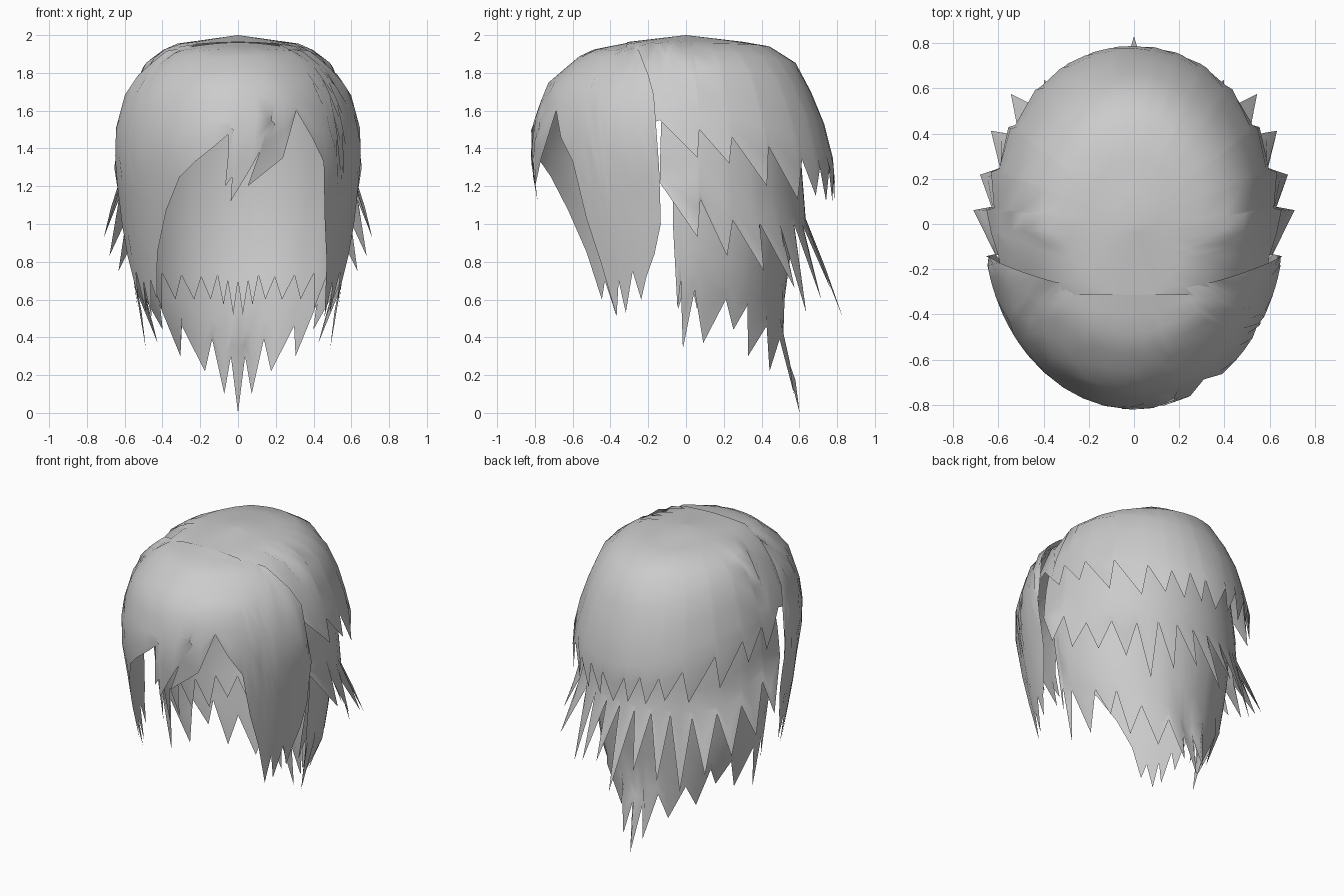
import bpy, bmesh, math

if "Cube" in bpy.data.objects:
    bpy.data.objects.remove(bpy.data.objects["Cube"])

grey = bpy.data.materials.new("ash_grey")
grey.diffuse_color = (0.6, 0.6, 0.6, 1)
grey.use_nodes = True
grey.node_tree.nodes["Principled BSDF"].inputs["Base Color"].default_value = grey.diffuse_color


def lerp_list(pts, x):
    """Piecewise linear lookup on points sorted by first value."""
    for (x0, y0), (x1, y1) in zip(pts, pts[1:]):
        if x <= x1:
            return y0 + (y1 - y0) * (x - x0) / (x1 - x0)
    return pts[-1][1]


class Profile:
    """Side contour of a hair layer: (radius factor, height), top to bottom."""

    def __init__(self, pts):
        s, self.f, self.z = 0, [], []
        for i, (f, z) in enumerate(pts):
            if i:
                s += math.dist(pts[i - 1], (f, z))
            self.f.append((s, f))
            self.z.append((s, z))
        self.by_z = [(-z, s) for s, z in self.z]

    def at_height(self, z):
        return lerp_list(self.by_z, -z)

    def point(self, s):
        return lerp_list(self.f, s), lerp_list(self.z, s)


def mirrored(edge):
    """Edge runs from one side to the middle (angle 0); add the other side."""
    return edge + [(-e[0],) + tuple(e[1:]) for e in reversed(edge[:-1])]


def hair_layer(name, profile, ax, ay, edge, start, rows):
    """Shell of strands. Edge items: angle, tip height, tip radius, root angle."""
    bm = bmesh.new()
    cols = []
    ends = [profile.at_height(e[1]) for e in edge]
    tail = 2
    for i, item in enumerate(edge):
        a_tip = item[0]
        flare = item[2] if len(item) > 2 else 0
        a_root = item[3] if len(item) > 3 else a_tip
        s0, s1 = start(profile, a_root), ends[i]
        # Smooth body down to the notches, then the pointed strand
        body = s0 + (min(ends[max(0, i - 2):i + 3]) - s0) * .95
        body = max(body, s0 + (s1 - s0) * .3)
        steps = [(s0 + (body - s0) * r / rows, 0) for r in range(rows + 1)]
        steps += [(body + (s1 - body) * r / tail, r / tail) for r in range(1, tail + 1)]
        col = []
        for s, w in steps:
            f, z = profile.point(s)
            if flare:
                f += (flare - f) * w
            a = math.radians(a_root + (a_tip - a_root) * w)
            col.append(bm.verts.new((ax * f * math.sin(a), ay * f * math.cos(a), z)))
        cols.append(col)
    for c0, c1 in zip(cols, cols[1:]):
        for r in range(rows + tail):
            bm.faces.new((c0[r], c0[r + 1], c1[r + 1], c1[r]))
    bmesh.ops.remove_doubles(bm, verts=bm.verts, dist=0.0005)
    # Turn faces outward
    for f in bm.faces:
        f.normal_update()
        c = f.calc_center_median()
        if f.normal.dot((c.x, c.y, max(0, c.z - 1.5))) < 0:
            f.normal_flip()
        f.smooth = True
    me = bpy.data.meshes.new(name)
    bm.to_mesh(me)
    bm.free()
    me.materials.append(grey)
    ob = bpy.data.objects.new(name, me)
    bpy.context.collection.objects.link(ob)
    return ob


def from_height(z):
    return lambda profile, a: profile.at_height(z)


# Crown cap with saw-tooth lower edge (angle 0 is the back)
crown = Profile([(0, 2), (.3, 1.972), (.54, 1.95), (.75, 1.845), (.91, 1.58), (1, 1.3), (.99, 1.05)])
hair_layer("crown_cap", crown, .665, .79, mirrored([
    (180, 1.963), (160, 1.961), (140, 1.952), (125, 1.865), (112, 1.5), (101, 1.55),
    (93, 1.45), (85.5, 1.35), (84.5, 1.5), (73, 1.32), (71, 1.46), (57, 1.2), (55, 1.41),
    (41, 1.13), (38, 1.34), (29, 1.15), (26, 1.3), (19, 1.12), (16, 1.3),
    (9, 1.12), (7, 1.28), (0, 1.1)]), from_height(2), 7)

# Middle layer with tips flicked outward
middle = Profile([(.88, 1.6), (.93, 1.4), (.96, 1.15), (.99, .9), (1, .5)])
hair_layer("middle_layer", middle, .66, .65, mirrored([
    (103, 1.22), (85, .93, 1.08), (83, 1.13), (72, .83, 1.085), (67, 1.02),
    (56.5, .75, 1.15), (52, 1), (43, .66, 1.21), (38, .98), (31.6, .53, 1.15), (26, 1),
    (21, .6, 1.18), (15, 1), (10, .65, 1.2), (5, 1), (0, .5, 1.28)]), from_height(1.6), 4)

# Inner layer with an even saw-tooth hem
inner = Profile([(.84, 1.6), (.88, 1.25), (.85, .9), (.78, .7), (.72, .5)])
hair_layer("inner_layer", inner, .66, .65, mirrored([
    (96, 1), (95, .55), (88, .74), (83, .55), (79, .78), (70, .57), (65, .74), (56, .55),
    (50, .74), (42, .6), (35, .73), (28, .6), (22, .72), (17, .6), (12, .73), (9, .57),
    (6, .7), (3, .52), (0, .7)]), from_height(1.6), 4)

# Lowest layer tapering to the nape
lower = Profile([(.91, 1.25), (.88, .9), (.81, .6), (.8, .35), (.88, .15), (.93, 0)])
hair_layer("lower_layer", lower, .66, .64, mirrored([
    (97, 1), (95, .55), (93, .7), (92, .34, .74), (85, .65), (77.5, .37, .66), (66, .6),
    (57, .44, .72), (51, .57), (42, .3, .69), (34, .46), (21, .22, .74), (15, .39),
    (7, .1, .9), (4, .3), (0, 0, .94)]), from_height(1.25), 4)


# Fringe: strands begin on an arc across the crown (angle 0 is the front)
def fringe_start(profile, a):
    lo, hi = 0, profile.at_height(1.3)
    a = math.radians(a)
    for _ in range(30):
        s = (lo + hi) / 2
        f = profile.point(s)[0]
        if .82 * f * math.cos(a) < .3 - .16 * (f * math.sin(a)) ** 2:
            lo = s
        else:
            hi = s
    return hi


def lock(sign):
    """Side lock edge from the ear towards the face."""
    pts = [(80, 1), (77, .84), (73, .72), (70, .6), (67, .75), (62, .53), (60, .7), (57, .51)]
    return [(sign * a, z) for a, z in pts]


fringe = Profile([(.15, 1.985), (.36, 1.962), (.65, 1.915), (.9, 1.74), (1, 1.5), (1, 1.3),
                  (.965, 1.15), (.92, .9), (.82, .5)])
edge = lock(-1) + [
    (-53, .7), (-50, .6), (-45, .85), (-37, 1.07), (-28, 1.25), (-20, 1.33, 0, -20),
    (-11, 1.41, 0, -13), (-2, 1.5, 0, -7), (-6, 1.2, 0, -3), (-2.7, 1.25, 0, 0),
    (-3.5, 1.12, 0, 4), (6, 1.3, 0, 9), (17.5, 1.53, 0, 14), (4.5, 1.2, 0, 18),
    (21, 1.35, 0, 23), (29, 1.6), (36, 1.46), (43, 1.33), (47, 1.03), (52, .8)] + lock(1)[::-1]
hair_layer("fringe", fringe, .665, -.82, edge, fringe_start, 7)
